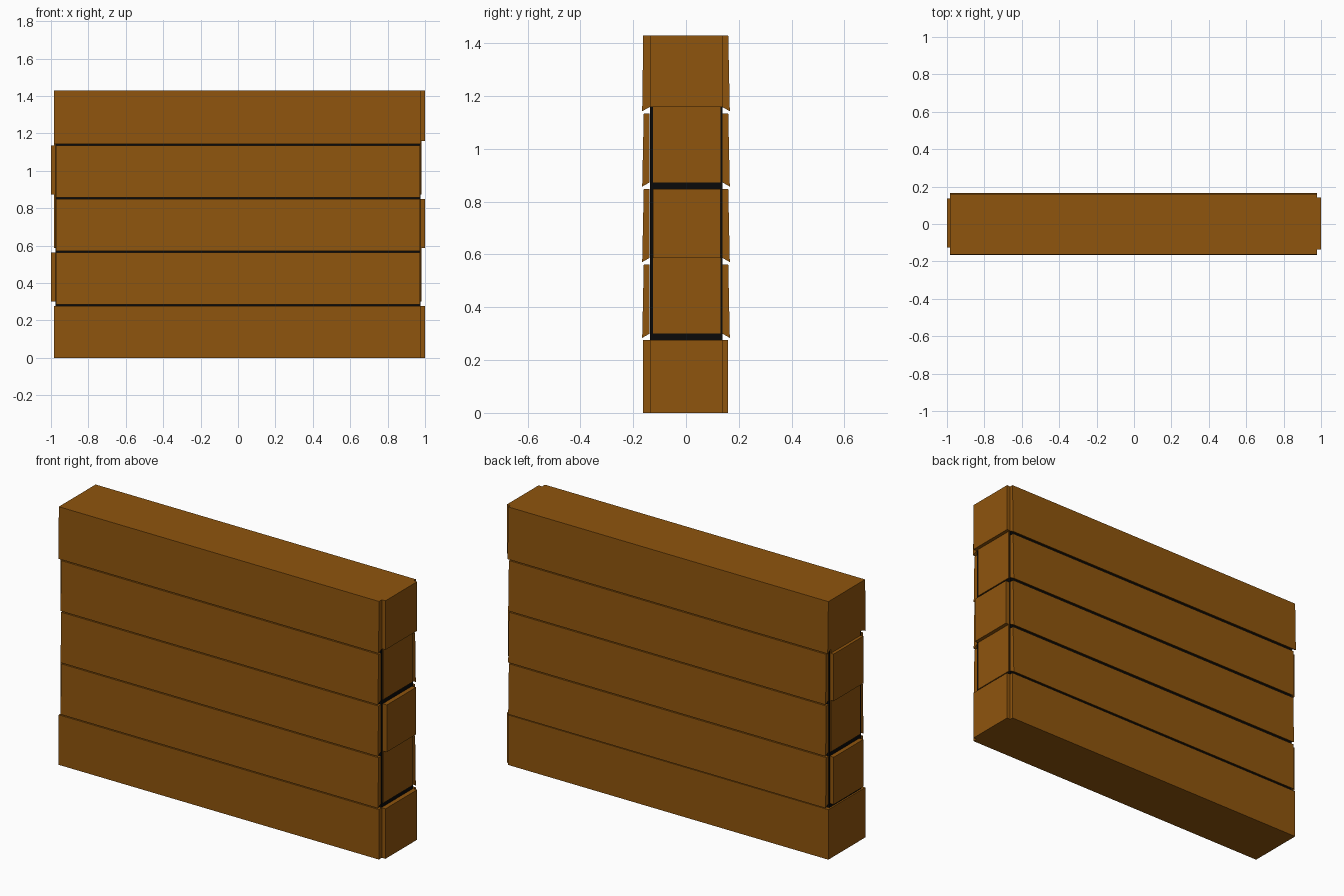
import bpy, bmesh

if "Cube" in bpy.data.objects:
    bpy.data.objects.remove(bpy.data.objects["Cube"])


def material(name, color):
    m = bpy.data.materials.new(name)
    m.diffuse_color = color
    m.use_nodes = True
    m.node_tree.nodes["Principled BSDF"].inputs["Base Color"].default_value = m.diffuse_color
    return m


WOOD = material("wood", (0.275, 0.09, 0.004, 1))
DARK = material("dark_core", (0.003, 0.003, 0.003, 1))


def extrude_x(name, profile, x0, x1, mat=WOOD):
    """Prism along x from a (y, z) outline."""
    bm = bmesh.new()
    face = bm.faces.new([bm.verts.new((x0, y, z)) for y, z in profile])
    out = bmesh.ops.extrude_face_region(bm, geom=[face])
    verts = [g for g in out["geom"] if isinstance(g, bmesh.types.BMVert)]
    bmesh.ops.translate(bm, verts=verts, vec=(x1 - x0, 0, 0))
    bmesh.ops.recalc_face_normals(bm, faces=bm.faces)
    me = bpy.data.meshes.new(name)
    bm.to_mesh(me)
    bm.free()
    me.materials.append(mat)
    ob = bpy.data.objects.new(name, me)
    bpy.context.collection.objects.link(ob)
    return ob


def box(name, x0, x1, y0, y1, z0, z1, mat=WOOD):
    return extrude_x(name, [(y0, z0), (y1, z0), (y1, z1), (y0, z1)], x0, x1, mat)


# bottom beam and its end tab
box("bottom_beam", -0.985, 0.978, -0.163, 0.16, 0, 0.277)
box("bottom_end_tab", 0.978, 1.0, -0.137, 0.141, 0, 0.277)

# dark filler seen in the gaps
box("core", -0.976, 0.975, -0.137, 0.139, 0.277, 1.158, DARK)

# middle rows: undercut face planks and alternating end boards
for i, (low, top) in enumerate([(0.284, 0.562), (0.571, 0.848), (0.857, 1.134)]):
    for side, label in ((-1, "front"), (1, "back")):
        plank = [(side * 0.138, low + 0.016), (side * 0.166, low),
                 (side * 0.16, top), (side * 0.138, top)]
        extrude_x(f"{label}_plank_{i + 2}", plank, -0.972, 0.974)
    odd = i == 1
    z0 = low + 0.016
    box(f"right_end_board_{i + 2}", 0.95, 1.0 if odd else 0.98,
        -0.125, 0.131, z0, top if odd else top + 0.024)
    box(f"left_end_board_{i + 2}", -0.983 if odd else -1.0, -0.95,
        -0.125, 0.135, z0, top + 0.024 if odd else top)

# top beam with undercut lower edges, and its end tab
extrude_x("top_beam", [(-0.138, 1.158), (-0.166, 1.143), (-0.162, 1.43),
                       (0.16, 1.43), (0.166, 1.143), (0.138, 1.158)], -0.985, 0.978)
box("top_end_tab", 0.978, 1.0, -0.137, 0.141, 1.158, 1.43)
# left tab of row four, reaching up under the top beam
box("left_upper_filler", -0.983, -0.95, -0.125, 0.135, 1.134, 1.158)
